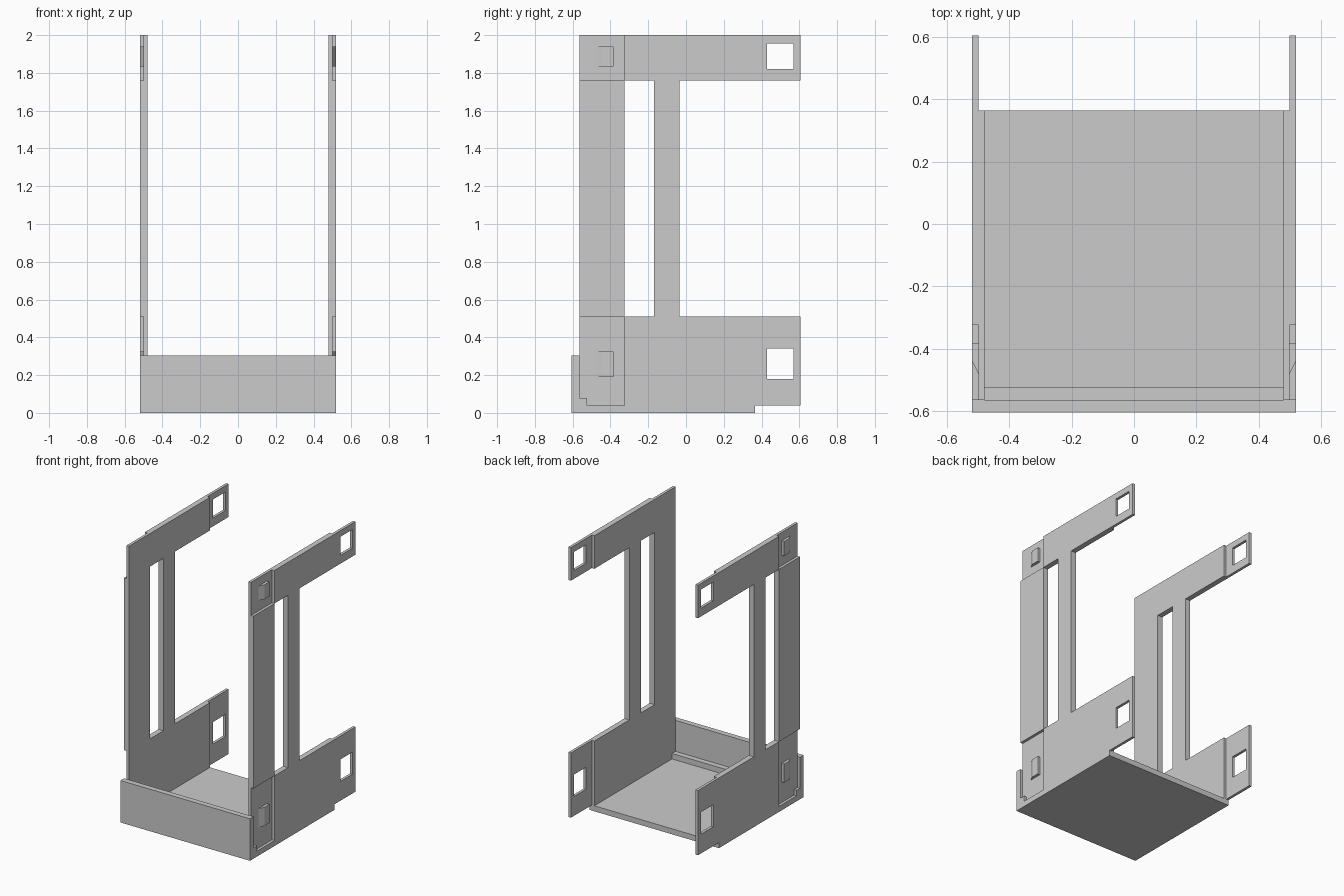
import bpy
import bmesh
from mathutils import Vector

cube = bpy.data.objects.get("Cube")
if cube:
    bpy.data.objects.remove(cube, do_unlink=True)

grey = bpy.data.materials.new("plain grey")
grey.use_nodes = True
colour = (0.6, 0.6, 0.6, 1.0)
grey.diffuse_color = colour
grey.node_tree.nodes["Principled BSDF"].inputs["Base Color"].default_value = colour


def add_object(name, bm):
    bmesh.ops.recalc_face_normals(bm, faces=bm.faces[:])
    mesh = bpy.data.meshes.new(name)
    bm.to_mesh(mesh)
    bm.free()
    mesh.materials.append(grey)
    obj = bpy.data.objects.new(name, mesh)
    bpy.context.collection.objects.link(obj)
    return obj


def prism(name, outline, axis, start, end):
    """Extrude an outline along x (points are y, z) or along z (points are x, y)."""
    bm = bmesh.new()
    place = (lambda a, b: (start, a, b)) if axis == "x" else (lambda a, b: (a, b, start))
    face = bm.faces.new([bm.verts.new(place(a, b)) for a, b in outline])
    moved = bmesh.ops.extrude_face_region(bm, geom=[face])["geom"]
    step = Vector((end - start, 0, 0)) if axis == "x" else Vector((0, 0, end - start))
    bmesh.ops.translate(bm, vec=step, verts=[v for v in moved if isinstance(v, bmesh.types.BMVert)])
    return add_object(name, bm)


def box(name, x, y, z):
    outline = [(y[0], z[0]), (y[1], z[0]), (y[1], z[1]), (y[0], z[1])]
    return prism(name, outline, "x", *x)


def activate(obj):
    bpy.ops.object.select_all(action="DESELECT")
    obj.select_set(True)
    bpy.context.view_layer.objects.active = obj


def cut(obj, x, y, z):
    cutter = box("cutter", x, y, z)
    cutter.hide_render = True
    mod = obj.modifiers.new("cut", "BOOLEAN")
    mod.operation, mod.solver, mod.object = "DIFFERENCE", "EXACT", cutter
    activate(obj)
    bpy.ops.object.modifier_apply(modifier=mod.name)
    bpy.data.objects.remove(cutter, do_unlink=True)


def mirror(obj):
    obj.modifiers.new("mirror", "MIRROR").use_axis[0] = True
    activate(obj)
    bpy.ops.object.modifier_apply(modifier="mirror")


INNER, MID, OUTER = 0.48, 0.50, 0.52
FRONT, BACK, TAB_END = -0.565, 0.365, 0.605
FLOOR, LOW, HIGH, TOP = 0.04, 0.51, 1.76, 2.0
through = (0.4, 0.6)

# Tray: floor, front lip and the small step behind the lip
tray_profile = [(-0.605, 0), (BACK, 0), (BACK, FLOOR), (-0.525, FLOOR),
                (-0.525, 0.08), (FRONT, 0.08), (FRONT, 0.305), (-0.605, 0.305)]
prism("tray", tray_profile, "x", -OUTER, OUTER)

# Side walls: a slab opened into columns, arms and thin rear tabs
wall = box("side_walls", (INNER, OUTER), (FRONT, TAB_END), (FLOOR, TOP))
cut(wall, through, (-0.325, -0.17), (LOW, HIGH))
cut(wall, through, (-0.035, 0.8), (LOW, HIGH))
cut(wall, (0.4, MID), (BACK, 0.8), (-0.1, 2.1))
for hole in ((0.18, 0.34), (1.82, 1.955)):
    cut(wall, through, (0.43, 0.57), hole)
for recess in ((-0.1, LOW), (HIGH, 2.1)):
    cut(wall, (MID, 0.6), (-0.7, -0.325), recess)
mirror(wall)

# Ramped catches in the front recesses
catch_outline = [(MID, -0.48), (OUTER, -0.44), (OUTER, -0.383), (MID, -0.383)]
for name, low, high in (("lower_catches", 0.19, 0.325), ("upper_catches", 1.835, 1.94)):
    mirror(prism(name, catch_outline, "z", low, high))
